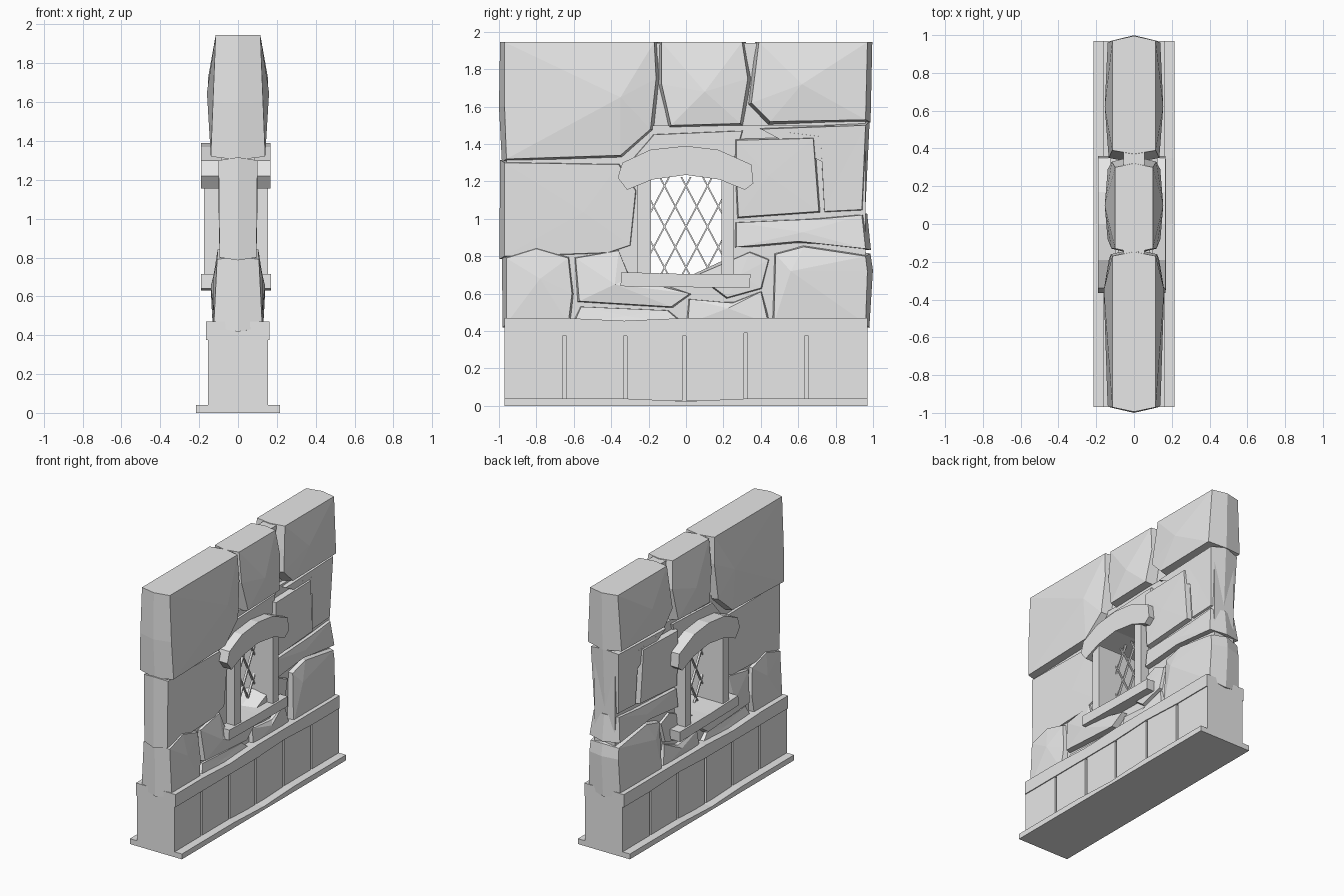
import bpy
import bmesh
from mathutils import Vector

default_cube = bpy.data.objects.get("Cube")
if default_cube:
    bpy.data.objects.remove(default_cube)

stone_grey = bpy.data.materials.new("stone_grey")
stone_grey.use_nodes = True
GREY = (0.8, 0.8, 0.8, 1)
stone_grey.diffuse_color = GREY
stone_grey.node_tree.nodes["Principled BSDF"].inputs["Base Color"].default_value = GREY

WALL_TOP = 1.945
WALL_END = 0.97
LEDGE_TOP = 0.47


def finish(name, bm):
    """Turn a bmesh into a flat shaded stone object."""
    bmesh.ops.recalc_face_normals(bm, faces=bm.faces[:])
    mesh = bpy.data.meshes.new(name)
    bm.to_mesh(mesh)
    bm.free()
    mesh.materials.append(stone_grey)
    obj = bpy.data.objects.new(name, mesh)
    bpy.context.collection.objects.link(obj)
    return obj


def loft(name, rings, peaks=None):
    """Skin matching rings; close the ends flat or with a fan to a peak."""
    bm = bmesh.new()
    loops = [[bm.verts.new(p) for p in ring] for ring in rings]
    count = len(loops[0])
    for lower, upper in zip(loops, loops[1:]):
        for i in range(count):
            j = (i + 1) % count
            bm.faces.new((lower[i], lower[j], upper[j], upper[i]))
    for k, loop in enumerate((loops[0], loops[-1])):
        if peaks:
            tip = bm.verts.new(peaks[k])
            for i in range(count):
                bm.faces.new((loop[i], loop[(i + 1) % count], tip))
        else:
            bm.faces.new(loop)
    return finish(name, bm)


def slab(name, outline, back, front):
    """Extrude a (y, z) outline through the wall thickness."""
    return loft(name, [[(x, y, z) for y, z in outline] for x in (back, front)])


def box(name, y0, y1, z0, z1, back, front):
    return slab(name, [(y0, z0), (y1, z0), (y1, z1), (y0, z1)], back, front)


def stone(name, outline, top, bottom, bulge, tip=None):
    """Chiselled stone through the wall, alike on both faces."""
    zs = [z for y, z in outline]
    low, high = min(zs), max(zs)
    cy = sum(y for y, z in outline) / len(outline)
    cz = sum(zs) / len(zs)

    def depth(z):
        return bottom + (top - bottom) * (z - low) / (high - low)

    middle = []
    for y, z in outline:
        out = Vector((y - cy, z - cz)).normalized() * 0.03
        middle.append((0, y + out.x, min(z + out.y, WALL_TOP)))
    front = [(depth(z), y, z) for y, z in outline]
    back = [(-x, y, z) for x, y, z in front]
    ty, tz = tip or (cy, cz)
    return loft(name, [back, middle, front], [(-bulge, ty, tz), (bulge, ty, tz)])


# Plinth: foot slab, recessed core, five joints between blocks, capping ledge
slab("foot_slab", [(-WALL_END, 0), (WALL_END, 0), (WALL_END, 0.04), (0.35, 0.04),
                   (0, 0.025), (-0.35, 0.04), (-WALL_END, 0.04)], -0.215, 0.215)
box("plinth_core", -0.95, 0.95, 0.02, 0.4, -0.135, 0.135)
joints = [-WALL_END, -0.65, -0.325, -0.01, 0.32, 0.645, WALL_END]
for i, (start, end) in enumerate(zip(joints, joints[1:])):
    a = start + (0.01 if i else 0)
    b = end - (0.01 if i < 5 else 0)
    box(f"plinth_block_{i}", a, b, 0.03, 0.39, -0.155, 0.155)
slab("ledge", [(-WALL_END, 0.375), (0, 0.375), (0.32, 0.39), (0.65, 0.375),
               (WALL_END, 0.375), (WALL_END, LEDGE_TOP), (0, LEDGE_TOP),
               (-0.33, 0.455), (-0.65, LEDGE_TOP), (-WALL_END, LEDGE_TOP)], -0.165, 0.162)

# Mortar core around the window opening
CORE = 0.085
box("core_left", -0.96, -0.2, 0.44, 1.5, -CORE, CORE)
box("core_right", 0.2, 0.96, 0.44, 1.5, -CORE, CORE)
box("core_below", -0.2, 0.2, 0.44, 0.69, -CORE, CORE)
box("core_above", -0.2, 0.2, 1.25, 1.5, -CORE, CORE)
box("core_top", -0.96, 0.96, 1.45, WALL_TOP - 0.005, -0.055, 0.055)

# Top course
stone("top_stone_left", [(-WALL_END, WALL_TOP), (-0.17, WALL_TOP), (-0.16, 1.75),
                         (-0.19, 1.48), (-0.35, 1.34), (-0.96, 1.32), (-WALL_END, 1.6)],
      0.115, 0.14, 0.16, (-0.35, 1.65))
stone("top_stone_middle", [(-0.13, WALL_TOP), (0.3, WALL_TOP), (0.33, 1.75),
                           (0.29, 1.51), (-0.08, 1.5), (-0.13, 1.72)],
      0.1, 0.14, 0.155, (0.1, 1.68))
stone("top_stone_right", [(0.39, WALL_TOP), (WALL_END, WALL_TOP), (0.96, 1.53),
                          (0.45, 1.52), (0.35, 1.62), (0.37, 1.78)],
      0.115, 0.14, 0.155, (0.62, 1.72))

# Middle courses
stone("middle_stone_left", [(-WALL_END, 1.3), (-0.36, 1.29), (-0.27, 1.15),
                            (-0.3, 0.86), (-0.42, 0.82), (-WALL_END, 0.8)],
      0.1, 0.095, 0.1)
stone("arch_backing", [(-0.17, 1.45), (0.3, 1.47), (0.25, 1.3), (-0.3, 1.3)],
      0.1, 0.1, 0.1)
stone("middle_stone_right", [(0.27, 1.42), (0.68, 1.43), (0.71, 1.04),
                             (0.28, 1.01), (0.27, 1.25)], 0.125, 0.12, 0.125)
stone("edge_stone_right", [(0.4, 1.48), (0.96, 1.5), (0.94, 1.05),
                           (0.74, 1.04), (0.72, 1.44)], 0.115, 0.1, 0.105, (0.83, 1.25))
stone("thin_stone_right", [(0.27, 0.98), (0.72, 1), (0.94, 1.02),
                           (0.96, 0.84), (0.6, 0.88), (0.27, 0.85)], 0.105, 0.125, 0.12)

# Bottom course
stone("low_stone_left", [(-0.96, 0.79), (-0.8, 0.84), (-0.63, 0.79),
                         (-0.61, 0.6), (-0.63, 0.44), (-0.96, 0.44)],
      0.105, 0.125, 0.13, (-0.78, 0.68))
stone("low_stone_inner", [(-0.59, 0.79), (-0.36, 0.83), (-0.3, 0.68),
                          (0.02, 0.6), (-0.08, 0.53), (-0.57, 0.56)],
      0.1, 0.13, 0.14, (-0.38, 0.65))
stone("low_chip_left", [(-0.56, 0.53), (-0.1, 0.51), (-0.02, 0.44), (-0.6, 0.44)],
      0.1, 0.12, 0.11)
stone("low_chip_right", [(0.02, 0.57), (0.25, 0.55), (0.4, 0.61), (0.44, 0.44),
                         (0.01, 0.44)], 0.1, 0.12, 0.125)
stone("under_sill_stone", [(0.06, 0.7), (0.34, 0.82), (0.44, 0.78),
                           (0.4, 0.63), (0.22, 0.58)], 0.1, 0.11, 0.11)
stone("low_stone_right", [(0.48, 0.81), (0.63, 0.85), (0.96, 0.8), (0.97, 0.72),
                          (0.96, 0.44), (0.47, 0.44)], 0.115, 0.13, 0.145, (0.56, 0.72))

# Window frame
box("left_jamb", -0.26, -0.187, 0.68, 1.22, -0.175, 0.155)
box("right_jamb", 0.19, 0.257, 0.68, 1.22, -0.175, 0.155)
slab("sill", [(-0.35, 0.64), (0.34, 0.63), (0.345, 0.705), (0, 0.705), (-0.345, 0.715)],
     -0.19, 0.17)
slab("arch", [(-0.315, 1.155), (-0.365, 1.22), (-0.34, 1.3), (-0.19, 1.37), (0, 1.39),
              (0.17, 1.37), (0.35, 1.29), (0.36, 1.19), (0.315, 1.155), (0.18, 1.21),
              (0, 1.235), (-0.18, 1.21)], -0.19, 0.168)

# Diamond lattice: slanting bars trimmed to the opening
SIDE, SILL, HEAD = 0.195, 0.69, 1.225
PITCH, SLOPE, HALF = 0.115, 1.9, 0.0045
for lean in (1, -1):
    for k in range(-4, 5):
        mid_y, mid_z = k * PITCH, (SILL + HEAD) / 2
        reach = (HEAD - SILL) / 2 / SLOPE
        y0, y1 = max(mid_y - reach, -SIDE), min(mid_y + reach, SIDE)
        if y1 - y0 > 0.02:
            z0 = mid_z + lean * SLOPE * (y0 - mid_y)
            z1 = mid_z + lean * SLOPE * (y1 - mid_y)
            slab("lattice_bar", [(y0 - HALF, z0), (y0 + HALF, z0),
                                 (y1 + HALF, z1), (y1 - HALF, z1)], -0.008, 0.008)
